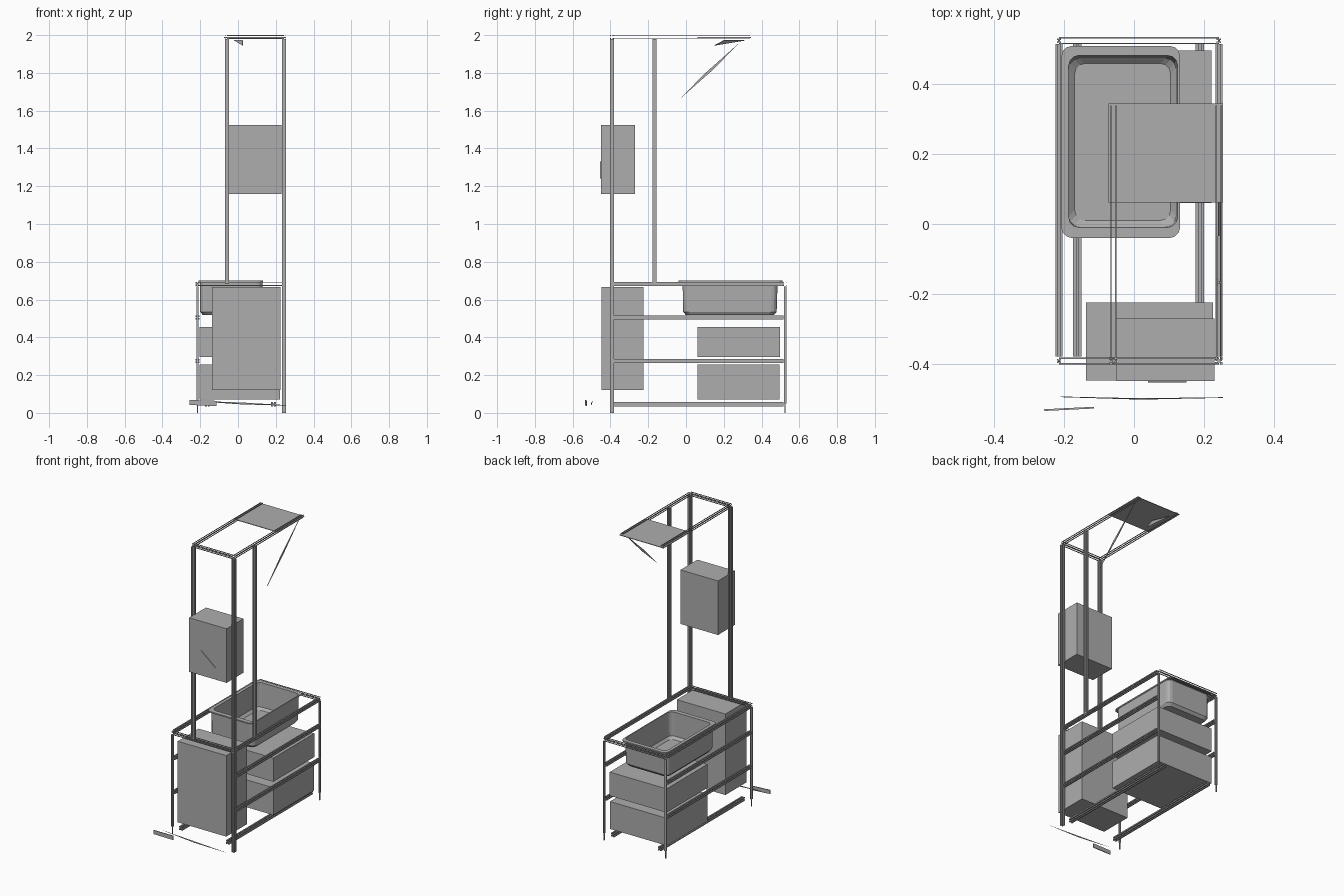
import bpy, bmesh, math
from mathutils import Vector

cube = bpy.data.objects.get("Cube")
if cube:
    bpy.data.objects.remove(cube, do_unlink=True)

grey = bpy.data.materials.new("plain grey")
grey.use_nodes = True
COLOUR = (0.42, 0.42, 0.42, 1)
grey.diffuse_color = COLOUR
grey.node_tree.nodes["Principled BSDF"].inputs["Base Color"].default_value = COLOUR


def make(name, bm):
    """Turn a bmesh into a named object."""
    bmesh.ops.recalc_face_normals(bm, faces=bm.faces)
    mesh = bpy.data.meshes.new(name)
    bm.to_mesh(mesh)
    bm.free()
    mesh.materials.append(grey)
    obj = bpy.data.objects.new(name, mesh)
    bpy.context.scene.collection.objects.link(obj)
    return obj


def loft(name, rings, cap_start=True, cap_end=True):
    """Skin a list of equal-length point rings."""
    bm = bmesh.new()
    rows = [[bm.verts.new(p) for p in ring] for ring in rings]
    n = len(rows[0])
    for a, b in zip(rows, rows[1:]):
        for i in range(n):
            j = (i + 1) % n
            bm.faces.new((a[i], a[j], b[j], b[i]))
    if cap_start:
        bm.faces.new(rows[0])
    if cap_end:
        bm.faces.new(rows[-1])
    return make(name, bm)


def box(name, x0, x1, y0, y1, z0, z1):
    rect = [(x0, y0), (x1, y0), (x1, y1), (x0, y1)]
    return loft(name, [[(x, y, z) for x, y in rect] for z in (z0, z1)])


def slot_profile(w):
    """Square outline with a shallow groove in the middle of each side."""
    h, g, d = w / 2, w * 0.14, w * 0.3
    side = [(h, -h), (h, -g), (h - d, -g), (h - d, g), (h, g)]
    pts = []
    for k in range(4):
        c, s = round(math.cos(k * math.pi / 2)), round(math.sin(k * math.pi / 2))
        pts += [(x * c - y * s, x * s + y * c) for x, y in side]
    return pts


def bar(name, p0, p1, w=0.022, grooved=True):
    """Straight bar between two points."""
    p0, p1 = Vector(p0), Vector(p1)
    d = (p1 - p0).normalized()
    u = Vector((0, 0, 1)) if abs(d.z) < 0.9 else Vector((1, 0, 0))
    v = d.cross(u)
    h = w / 2
    prof = slot_profile(w) if grooved else [(h, -h), (h, h), (-h, h), (-h, -h)]
    return loft(name, [[p + u * a + v * b for a, b in prof] for p in (p0, p1)])


def open_bar(name, p0, p1, w=0.02):
    """Light bar made of four slim corner strips."""
    p0, p1 = Vector(p0), Vector(p1)
    d = (p1 - p0).normalized()
    u = Vector((0, 0, 1)) if abs(d.z) < 0.9 else Vector((1, 0, 0))
    v = d.cross(u)
    for i, (a, b) in enumerate([(1, 1), (1, -1), (-1, 1), (-1, -1)]):
        off = (u * a + v * b) * (w / 2 - 0.002)
        bar(f"{name}_strip_{i}", p0 + off, p1 + off, 0.004, False)


def plate(name, pts, t=0.004):
    """Thin flat plate from an outline."""
    pts = [Vector(p) for p in pts]
    n = (pts[1] - pts[0]).cross(pts[2] - pts[0]).normalized() * t / 2
    return loft(name, [[p - n for p in pts], [p + n for p in pts]])


LEFT, RIGHT, FRONT, BACK = -0.215, 0.243, -0.392, 0.525
TOWER, DECK = -0.059, 0.683

# Tower posts
bar("tall_front_post", (RIGHT, FRONT, 0), (RIGHT, FRONT, 1.98))
bar("tower_inner_post", (TOWER, FRONT, DECK), (TOWER, FRONT, 1.98))
bar("tower_rear_post", (RIGHT, -0.167, DECK), (RIGHT, -0.167, 1.98), 0.02)

# Slim base posts
for name, x, y in (("front_left_post", LEFT, FRONT), ("back_left_post", LEFT, BACK),
                   ("back_right_post", RIGHT, BACK)):
    bar(name, (x, y, 0.05), (x, y, 0.67), 0.012)
    bar(name + "_foot", (x, y, 0), (x, y, 0.05), 0.006, False)

# Long rails on both sides, and inset bottom rails
for side, x in (("left", LEFT), ("right", RIGHT)):
    for level, z in (("deck", DECK), ("upper", 0.505), ("lower", 0.275)):
        bar(f"{side}_{level}_rail", (x, -0.38, z), (x, 0.515, z), 0.02)
for side, x in (("left", -0.162), ("right", 0.188)):
    bar(f"{side}_bottom_rail", (x, -0.38, 0.045), (x, 0.515, 0.045), 0.024)

# Cross rails of the base
open_bar("front_deck_rail", (LEFT, FRONT, DECK), (RIGHT, FRONT, DECK))
open_bar("back_deck_rail", (LEFT, BACK, DECK), (RIGHT, BACK, DECK))

# Overhead frame with canopy plate
TOP = 1.99
open_bar("overhead_left_rail", (TOWER, FRONT, TOP), (TOWER, 0.34, TOP), 0.018)
open_bar("overhead_right_rail", (RIGHT, FRONT, TOP), (RIGHT, 0.34, TOP), 0.018)
open_bar("overhead_front_rail", (TOWER, FRONT, TOP), (RIGHT, FRONT, TOP), 0.02)
box("canopy_plate", -0.073, 0.255, 0.062, 0.345, 1.986, 1.99)

# Diagonal brace and small hanging fin
plate("diagonal_brace", [(RIGHT, -0.035, 1.66), (RIGHT, 0.13, 1.805),
                         (RIGHT, 0.3, 1.975), (RIGHT, 0.1, 1.797)])
plate("hanging_fin", [(-0.02, 0.31, 1.972), (0.025, 0.15, 1.945), (0.025, 0.2, 1.972)])

# Cabinets and drawers
box("wall_box", -0.05, 0.23, -0.45, -0.27, 1.16, 1.525)
plate("wall_box_flap", [(0.04, -0.452, 1.33), (0.05, -0.452, 1.25), (0.15, -0.452, 1.24)])
box("front_cabinet", -0.137, 0.226, -0.448, -0.225, 0.12, 0.667)
box("upper_drawer", -0.203, 0.222, 0.06, 0.497, 0.295, 0.455)
box("lower_drawer", -0.203, 0.222, 0.06, 0.494, 0.07, 0.255)


# Open basin with a flat flange
def ring(x0, x1, y0, y1, r, z):
    pts = []
    for cx, cy, start in ((x1 - r, y1 - r, 0), (x0 + r, y1 - r, 1),
                          (x0 + r, y0 + r, 2), (x1 - r, y0 + r, 3)):
        for k in range(4):
            a = (start + k / 3) * math.pi / 2
            pts.append((cx + r * math.cos(a), cy + r * math.sin(a), z))
    return pts


loft("basin", [
    ring(-0.185, 0.115, 0.0, 0.465, 0.03, 0.517),
    ring(-0.2, 0.127, -0.015, 0.48, 0.03, 0.535),
    ring(-0.2, 0.129, -0.018, 0.485, 0.03, 0.69),
    ring(-0.208, 0.132, -0.04, 0.51, 0.03, 0.692),
    ring(-0.208, 0.132, -0.04, 0.51, 0.03, 0.7),
    ring(-0.187, 0.125, -0.01, 0.483, 0.03, 0.7),
    ring(-0.187, 0.12, -0.008, 0.475, 0.03, 0.54),
    ring(-0.17, 0.105, 0.01, 0.46, 0.03, 0.525),
])

# Loose kick strips in front of the base
plate("kick_strip", [(-0.21, -0.495, 0.062), (0.02, -0.502, 0.046),
                     (0.255, -0.497, 0.04), (0.02, -0.5, 0.054)], 0.003)
plate("kick_end", [(-0.257, -0.533, 0.042), (-0.115, -0.526, 0.036),
                   (-0.115, -0.526, 0.064), (-0.257, -0.533, 0.068)], 0.005)
